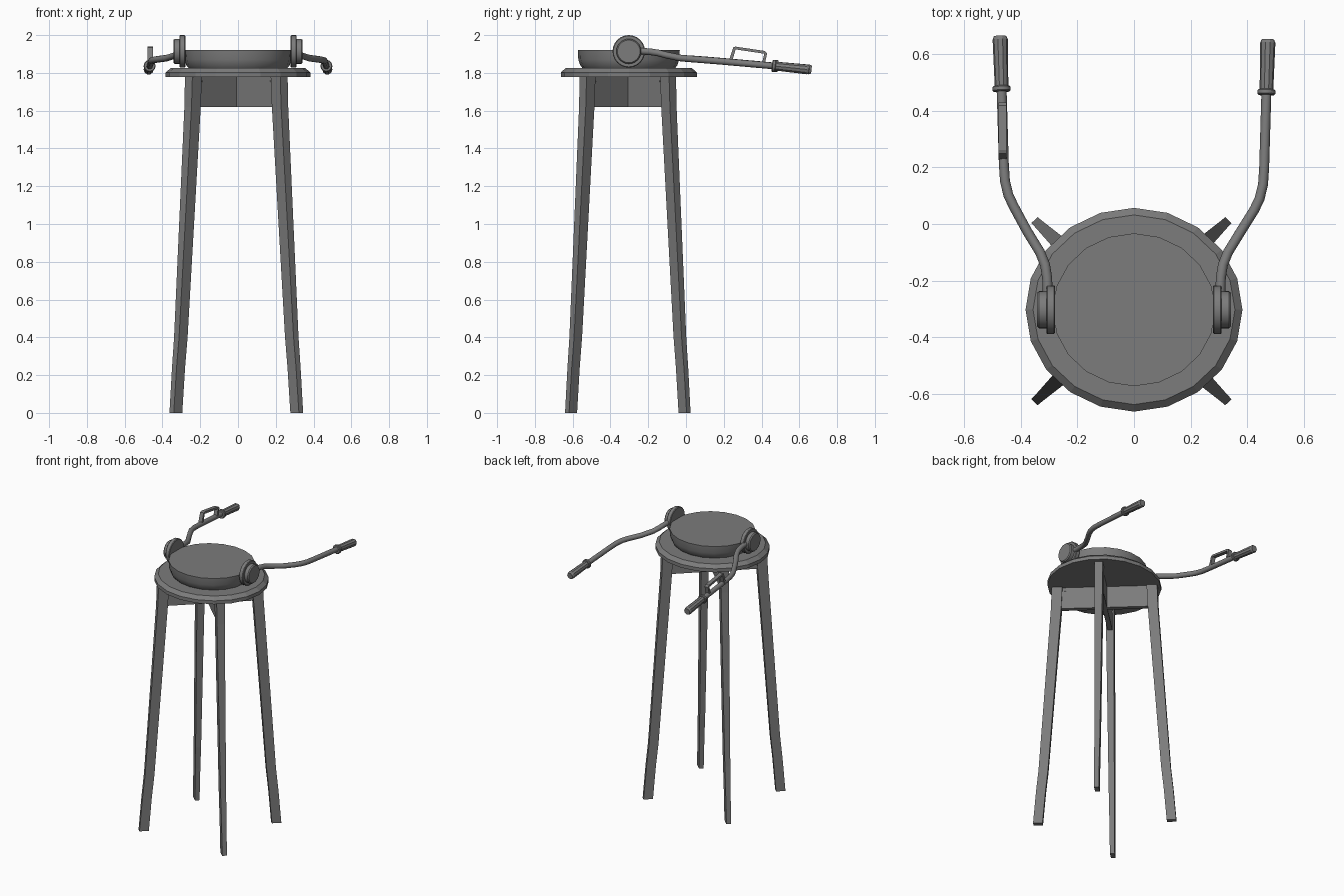
import bpy, bmesh, math
from mathutils import Matrix, Vector

cube = bpy.data.objects.get("Cube")
if cube:
    bpy.data.objects.remove(cube, do_unlink=True)

grey = bpy.data.materials.new("plain_grey")
grey.use_nodes = True
colour = (0.2, 0.2, 0.2, 1)
grey.diffuse_color = colour
grey.node_tree.nodes["Principled BSDF"].inputs["Base Color"].default_value = colour

STRETCH = 1.065      # everything round is slightly wider than deep
SEAT_Y = -0.303
LEG_CENTRE = Matrix.Translation((-0.009, -0.308, 0)) @ Matrix.Diagonal((STRETCH, 1, 1, 1))


def finish(name, bm, matrix=Matrix(), smooth=False):
    bmesh.ops.transform(bm, matrix=matrix, verts=bm.verts)
    bmesh.ops.recalc_face_normals(bm, faces=bm.faces)
    mesh = bpy.data.meshes.new(name)
    bm.to_mesh(mesh)
    bm.free()
    obj = bpy.data.objects.new(name, mesh)
    bpy.context.collection.objects.link(obj)
    mesh.materials.append(grey)
    if smooth:
        bpy.ops.object.select_all(action="DESELECT")
        obj.select_set(True)
        bpy.context.view_layer.objects.active = obj
        bpy.ops.object.shade_smooth_by_angle(angle=math.radians(35))
    return obj


def loft(name, loops, matrix=Matrix(), smooth=False):
    """Skin a list of equal point loops and cap both ends."""
    bm = bmesh.new()
    rings = [[bm.verts.new(p) for p in loop] for loop in loops]
    n = len(rings[0])
    for a, b in zip(rings, rings[1:]):
        for i in range(n):
            j = (i + 1) % n
            bm.faces.new((a[i], a[j], b[j], b[i]))
    bm.faces.new(rings[0][::-1])
    bm.faces.new(rings[-1])
    return finish(name, bm, matrix, smooth)


def lathe(name, profile, sides, matrix=Matrix(), smooth=True):
    """Turn (radius, height) pairs around the local z axis."""
    angles = [math.tau * i / sides for i in range(sides)]
    loops = [[(r * math.cos(a), r * math.sin(a), z) for a in angles] for r, z in profile]
    return loft(name, loops, matrix, smooth)


def box(name, size, centre, matrix=Matrix()):
    bm = bmesh.new()
    bmesh.ops.create_cube(bm, size=1)
    place = Matrix.Translation(centre) @ Matrix.Diagonal((*size, 1))
    return finish(name, bm, matrix @ place)


def tube(name, points, radius, sides=12):
    """Sweep a circle along a path, keeping its frame upright."""
    pts = [Vector(p) for p in points]
    loops = []
    for i, p in enumerate(pts):
        along = (pts[min(i + 1, len(pts) - 1)] - pts[max(i - 1, 0)]).normalized()
        side = along.cross(Vector((0, 0, 1))).normalized()
        up = side.cross(along)
        loops.append([p + radius * (math.cos(math.tau * k / sides) * side
                                    + math.sin(math.tau * k / sides) * up)
                      for k in range(sides)])
    return loft(name, loops, smooth=True)


# Seat board and cushion
seat_frame = Matrix.Translation((0, SEAT_Y, 0)) @ Matrix.Diagonal((STRETCH, 1, 1, 1))
lathe("seat_board", [(0.36, 1.777), (0.36, 1.802), (0.335, 1.825)], 20, seat_frame, False)
lathe("cushion", [(0.24, 1.82), (0.256, 1.838), (0.267, 1.87), (0.27, 1.92)], 20, seat_frame)

# Tapered, slightly splayed legs with feet: (inner, outer, thickness, height)
leg_rings = [(0.36, 0.42, 0.035, 0.4), (0.275, 0.34, 0.05, 1.62), (0.268, 0.335, 0.052, 1.777)]
foot_rings = [(0.395, 0.455, 0.03, 0), (0.376, 0.436, 0.032, 0.24)]


def rectangles(rings):
    return [[(a, -t / 2, z), (b, -t / 2, z), (b, t / 2, z), (a, t / 2, z)] for a, b, t, z in rings]


for k, place in enumerate(("back_left", "back_right", "front_right", "front_left")):
    turn = LEG_CENTRE @ Matrix.Rotation(math.radians(45 + 90 * k), 4, "Z")
    loft("leg_" + place, rectangles(foot_rings[1:] + leg_rings), turn)
    loft("foot_" + place, rectangles(foot_rings), turn)
    # Rail screw, showing on both faces
    pin = turn @ Matrix.Translation((0.25, 0, 1.755)) @ Matrix.Rotation(math.pi / 2, 4, "X")
    lathe("screw_" + place, [(0.006, -0.017), (0.006, 0.017)], 8, pin)

# Crossed rails under the seat
for k, name in enumerate(("rail_a", "rail_b")):
    turn = LEG_CENTRE @ Matrix.Rotation(math.radians(45 + 90 * k), 4, "Z")
    box(name, (0.58, 0.03, 0.157), (0, 0, 1.6985), turn)

# Handlebars: hub, bent tube, collar and grip on each side
bar_path = [(0.305, -0.24, 1.915), (0.307, -0.19, 1.912), (0.314, -0.145, 1.905),
            (0.332, -0.1, 1.893), (0.378, -0.025, 1.878), (0.425, 0.05, 1.872),
            (0.444, 0.09, 1.869), (0.456, 0.14, 1.865), (0.46, 0.2, 1.86),
            (0.468, 0.47, 1.836)]
for s, side, shift in ((1, "left", 0), (-1, "right", 0.012)):
    axis = Matrix.Translation((0, SEAT_Y, 1.914)) @ Matrix.Rotation(s * math.pi / 2, 4, "Y")
    lathe("hub_disc_" + side, [(0.082, 0.279), (0.086, 0.283), (0.086, 0.306), (0.082, 0.31)], 24, axis)
    lathe("hub_cap_" + side, [(0.066, 0.308), (0.066, 0.335), (0.06, 0.342)], 24, axis)

    path = [Vector((s * x, y + shift * (y > 0), z)) for x, y, z in bar_path]
    tube("bar_" + side, path, 0.0175)
    start = path[-1]
    end = Vector((s * 0.473, 0.652 + shift, 1.817))
    aim = Matrix.Translation(start) @ (end - start).to_track_quat("Z", "Y").to_matrix().to_4x4()
    length = (end - start).length
    lathe("collar_" + side, [(0.028, -0.014), (0.032, -0.01), (0.032, 0.002), (0.028, 0.006)], 12, aim)
    lathe("grip_" + side, [(0.024, 0), (0.027, length - 0.012), (0.022, length)], 10, aim, False)

# Brake lever: a flat strip bent into a loop over the right bar
lever_path = [(0.226, 1.86), (0.25, 1.935), (0.262, 1.939), (0.418, 1.916), (0.43, 1.904), (0.416, 1.845)]
inner_path = [(0.244, 1.86), (0.262, 1.922), (0.264, 1.924), (0.411, 1.902), (0.414, 1.899), (0.4, 1.845)]
strip = [[(-0.478, *o), (-0.45, *o), (-0.45, *i), (-0.478, *i)] for o, i in zip(lever_path, inner_path)]
loft("brake_lever", strip)
